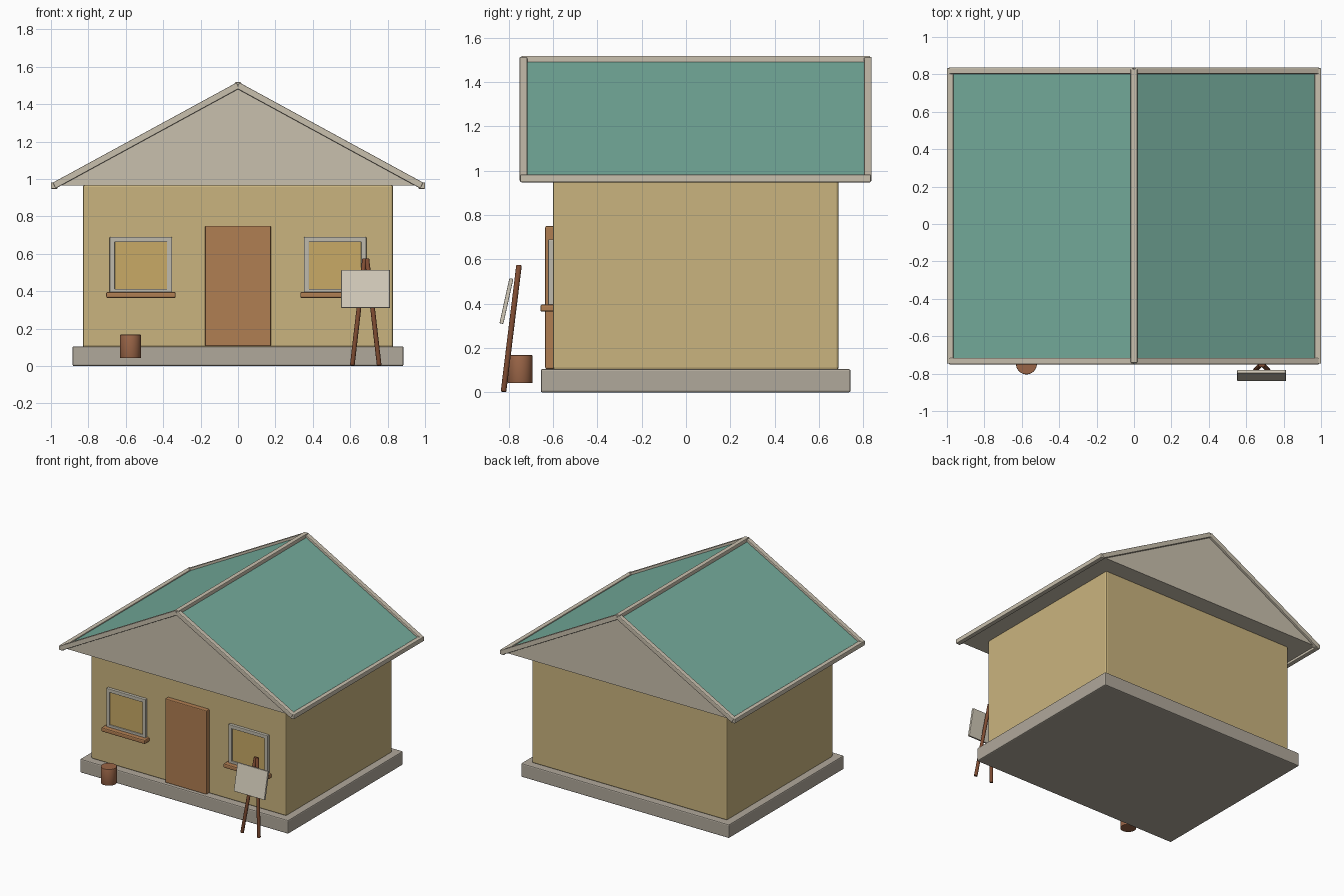
import bpy, bmesh, math
from mathutils import Vector

cube = bpy.data.objects.get("Cube")
if cube:
    bpy.data.objects.remove(cube, do_unlink=True)


def material(name, hex_code):
    srgb = [int(hex_code[i:i + 2], 16) / 255 for i in (0, 2, 4)]
    color = [c / 12.92 if c < 0.04 else ((c + 0.055) / 1.055) ** 2.4 for c in srgb] + [1]
    m = bpy.data.materials.new(name)
    m.use_nodes = True
    m.diffuse_color = color
    m.node_tree.nodes["Principled BSDF"].inputs["Base Color"].default_value = color
    return m


stone = material("stone grey", "B0A89B")
sand = material("sand wall", "CAB47E")
trim = material("pale trim", "C9C0AE")
teal = material("teal roof", "75AC9C")
wood = material("orange wood", "B07E52")
frame_grey = material("window frame grey", "BFBAAC")
ochre = material("ochre pane", "C8AA66")
clay = material("clay", "9A6547")
dark_wood = material("dark wood", "7F4C32")
canvas_white = material("canvas", "D2CAB9")


def finish(name, bm, mats, bevel=0):
    bmesh.ops.recalc_face_normals(bm, faces=bm.faces)
    mesh = bpy.data.meshes.new(name)
    bm.to_mesh(mesh)
    bm.free()
    obj = bpy.data.objects.new(name, mesh)
    bpy.context.collection.objects.link(obj)
    for m in mats:
        mesh.materials.append(m)
    if bevel:
        mod = obj.modifiers.new("soft edges", "BEVEL")
        mod.width = bevel
        mod.segments = 2
    return obj


def box(name, x, y, z, mat, bevel=0.006):
    """Box from (min, max) ranges on each axis."""
    bm = bmesh.new()
    bmesh.ops.create_cube(bm, size=1)
    for v in bm.verts:
        v.co = [r[0] if c < 0 else r[1] for c, r in zip(v.co, (x, y, z))]
    return finish(name, bm, [mat], bevel)


def beam(name, a, b, width, mat):
    """Square bar between two points."""
    a, b = Vector(a), Vector(b)
    obj = box(name, (-width / 2, width / 2), (-width / 2, width / 2),
              (-(b - a).length / 2, (b - a).length / 2), mat, 0.005)
    obj.location = (a + b) / 2
    obj.rotation_euler = (b - a).to_track_quat("Z", "Y").to_euler()
    return obj


def cylinder(name, a, b, radius, mat, sides=24):
    a, b = Vector(a), Vector(b)
    bm = bmesh.new()
    bmesh.ops.create_cone(bm, cap_ends=True, segments=sides, radius1=radius,
                          radius2=radius, depth=(b - a).length)
    for f in bm.faces:
        f.smooth = len(f.verts) == 4
    obj = finish(name, bm, [mat], 0.003)
    obj.modifiers["soft edges"].limit_method = "ANGLE"
    obj.location = (a + b) / 2
    obj.rotation_euler = (b - a).to_track_quat("Z", "Y").to_euler()
    return obj


# House body
box("foundation", (-0.885, 0.885), (-0.655, 0.742), (0, 0.105), stone, 0.008)
box("walls", (-0.83, 0.83), (-0.6, 0.688), (0.1, 0.968), sand, 0.012)

# Solid gable roof: slopes teal, gables and soffit pale
EAVE_X, EAVE_Z, RIDGE_Z = 0.9825, 0.965, 1.5
FRONT, BACK = -0.733, 0.82
bm = bmesh.new()
ends = [[bm.verts.new((x, y, z)) for x, z in
         ((-EAVE_X, EAVE_Z), (EAVE_X, EAVE_Z), (0, RIDGE_Z))] for y in (FRONT, BACK)]
for end in ends:
    bm.faces.new(end)
for i in range(3):
    j = (i + 1) % 3
    bm.faces.new((ends[0][i], ends[0][j], ends[1][j], ends[1][i]))
bm.normal_update()
bmesh.ops.recalc_face_normals(bm, faces=bm.faces)
for f in bm.faces:
    f.material_index = 1 if f.normal.z > 0.3 else 0
finish("roof", bm, [trim, teal])

# Roof edge trim
TRIM = 0.035
beam("ridge_beam", (0, FRONT - 0.01, RIDGE_Z), (0, BACK + 0.01, RIDGE_Z), TRIM, trim)
for side, s in (("left", 1), ("right", -1)):
    beam(side + "_eave_beam", (s * EAVE_X, FRONT - 0.014, EAVE_Z),
         (s * EAVE_X, BACK + 0.014, EAVE_Z), TRIM, trim)
    for end, y in (("front", FRONT), ("back", BACK)):
        beam(f"{side}_{end}_rake_beam", (s * EAVE_X, y, EAVE_Z), (0, y, RIDGE_Z), TRIM, trim)

# Door
box("door", (-0.176, 0.176), (-0.635, -0.59), (0.106, 0.75), wood)

# Windows with frame bars, pane and sill
for side, s in (("left", 1), ("right", -1)):
    cx, half, bar = s * 0.519, 0.167, 0.028
    depth = (-0.622, -0.59)
    for edge, d in (("inner", -1), ("outer", 1)):
        mid = cx + d * s * (half - bar / 2)
        box(f"{side}_window_{edge}_bar", (mid - bar / 2, mid + bar / 2), depth,
            (0.385, 0.69), frame_grey, 0.004)
    for edge, z in (("top", 0.69), ("bottom", 0.413)):
        box(f"{side}_window_{edge}_bar", (cx - half + 0.01, cx + half - 0.01), depth,
            (z - bar, z), frame_grey, 0.004)
    box(side + "_window_pane", (cx - half + 0.02, cx + half - 0.02), (-0.612, -0.59),
        (0.39, 0.68), ochre, 0)
    box(side + "_window_sill", (cx - 0.186, cx + 0.186), (-0.657, -0.59),
        (0.364, 0.396), wood, 0.008)

# Pot
cylinder("pot", (-0.575, -0.748, 0.042), (-0.575, -0.748, 0.168), 0.056, clay, 32)

# Easel
for side, s in (("left", 1), ("right", -1)):
    cylinder(side + "_easel_leg", (0.683 + s * 0.072, -0.823, 0.003),
             (0.683 + s * 0.006, -0.753, 0.574), 0.0125, dark_wood, 16)
board = box("easel_canvas", (-0.13, 0.13), (-0.009, 0.009), (-0.104, 0.104), canvas_white, 0.003)
board.location = (0.682, -0.81, 0.412)
board.rotation_euler.x = -math.radians(12.5)
